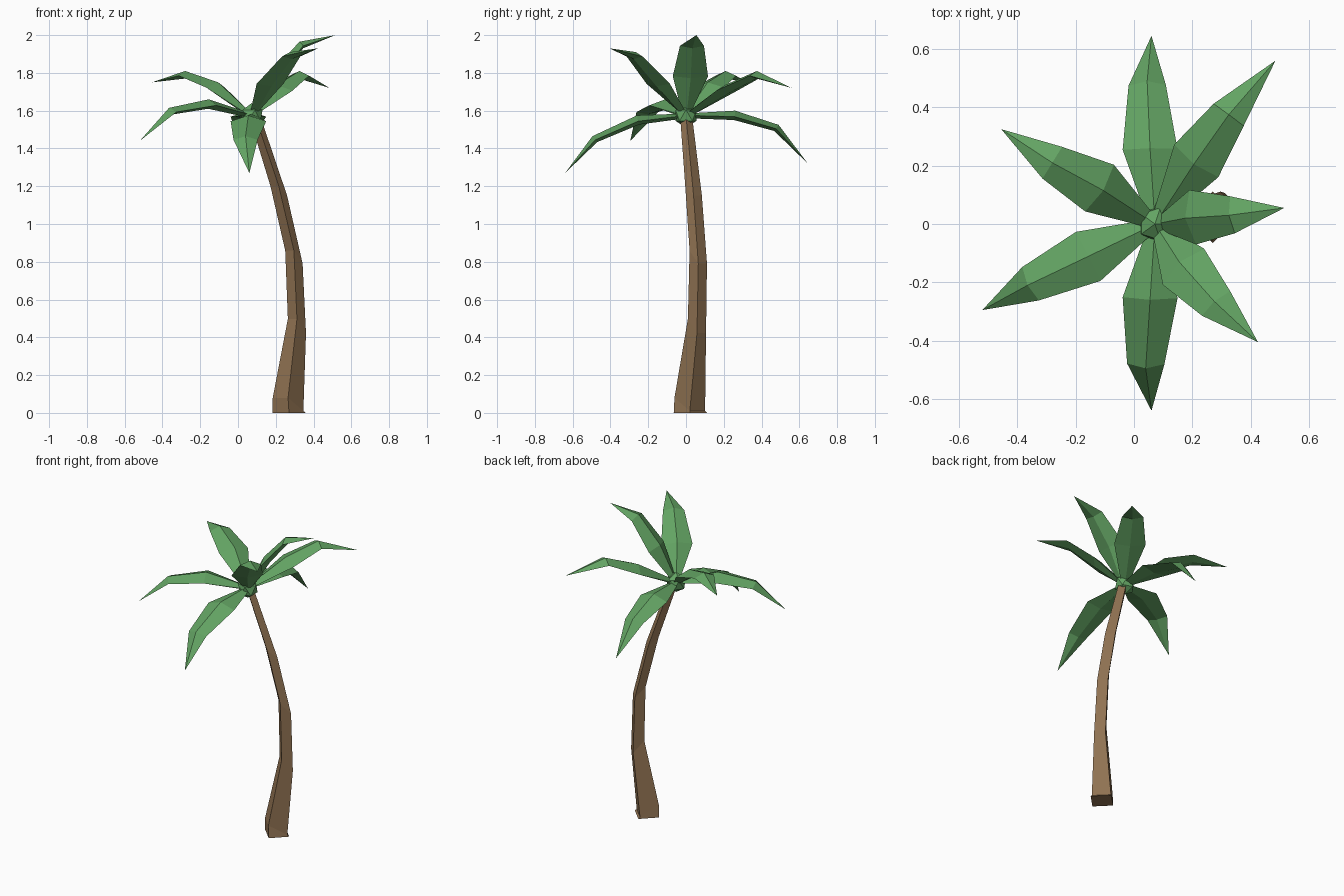
import bpy, bmesh
from mathutils import Vector

if "Cube" in bpy.data.objects:
    bpy.data.objects.remove(bpy.data.objects["Cube"])


def material(name, col):
    m = bpy.data.materials.new(name)
    m.diffuse_color = (*col, 1)
    m.use_nodes = True
    m.node_tree.nodes["Principled BSDF"].inputs["Base Color"].default_value = m.diffuse_color
    return m


BARK = material("bark_brown", (0.28, 0.17, 0.085))
LEAF = material("leaf_green", (0.125, 0.37, 0.125))


def loft(name, rings, mat, tip=None):
    """Skin four-cornered rings, capped at both ends or closed to a tip point."""
    bm = bmesh.new()
    vr = [[bm.verts.new(p) for p in r] for r in rings]
    for a, b in zip(vr, vr[1:]):
        for i in range(4):
            j = (i + 1) % 4
            bm.faces.new((a[i], a[j], b[j], b[i]))
    bm.faces.new(vr[0][::-1])
    if tip is None:
        bm.faces.new(vr[-1])
    else:
        t = bm.verts.new(tip)
        for i in range(4):
            bm.faces.new((vr[-1][i], vr[-1][(i + 1) % 4], t))
    bmesh.ops.recalc_face_normals(bm, faces=bm.faces)
    me = bpy.data.meshes.new(name)
    bm.to_mesh(me)
    bm.free()
    me.materials.append(mat)
    ob = bpy.data.objects.new(name, me)
    bpy.context.collection.objects.link(ob)
    return ob


# Trunk: bent diamond section; left and front corners ride higher than right and back
trunk = [  # x, y, z, radius, tilt
    (0.270, 0.023, 0.000, 0.088, 0.0),
    (0.265, 0.020, 0.045, 0.081, 0.035),
    (0.312, 0.058, 0.460, 0.048, 0.038),
    (0.296, 0.065, 0.825, 0.046, 0.034),
    (0.216, 0.040, 1.175, 0.044, 0.025),
    (0.092, 0.002, 1.560, 0.033, 0.010),
]
loft("trunk", [[(x - r, y, z + t), (x, y - r, z + t), (x + r, y, z - t), (x, y + r, z - t)]
               for x, y, z, r, t in trunk], BARK)

# Crown hub: faceted ball where the fronds meet
bpy.ops.mesh.primitive_ico_sphere_add(subdivisions=1, radius=0.065, location=(0.072, 0, 1.575))
hub = bpy.context.object
hub.name = "crown_hub"
hub.data.materials.append(LEAF)

# Fronds: ridge points at the widest part, the outer part and the tip
ROOT = Vector((0.072, 0.0, 1.585))
fronds = {
    "back": [(0.055, 0.26, 1.60), (0.045, 0.49, 1.525), (0.06, 0.645, 1.32)],
    "front": [(0.055, -0.26, 1.575), (0.04, -0.495, 1.465), (0.06, -0.64, 1.27)],
    "back_right": [(0.205, 0.205, 1.735), (0.325, 0.375, 1.81), (0.485, 0.56, 1.72)],
    "right": [(0.175, 0.02, 1.80), (0.325, 0.03, 1.965), (0.515, 0.055, 2.0)],
    "front_right": [(0.155, -0.13, 1.765), (0.275, -0.265, 1.91), (0.425, -0.405, 1.93)],
    "back_left": [(-0.105, 0.115, 1.75), (-0.28, 0.21, 1.81), (-0.455, 0.325, 1.75)],
    "front_left": [(-0.155, -0.11, 1.66), (-0.365, -0.21, 1.615), (-0.52, -0.295, 1.44)],
}
for name, pts in fronds.items():
    p = [ROOT] + [Vector(q) for q in pts]
    side = (p[3] - p[0]).cross(Vector((0, 0, 1))).normalized()
    rings = []
    for i, (half, drop, belly) in enumerate([(0.02, 0.01, 0.025), (0.094, 0.032, 0.05),
                                             (0.064, 0.025, 0.04)]):
        along = (p[i + 1] - p[max(i - 1, 0)]).normalized()
        up = side.cross(along).normalized()
        rings.append([p[i], p[i] + side * half - up * drop, p[i] - up * belly,
                      p[i] - side * half - up * drop])
    loft("frond_" + name, rings, LEAF, p[3])
